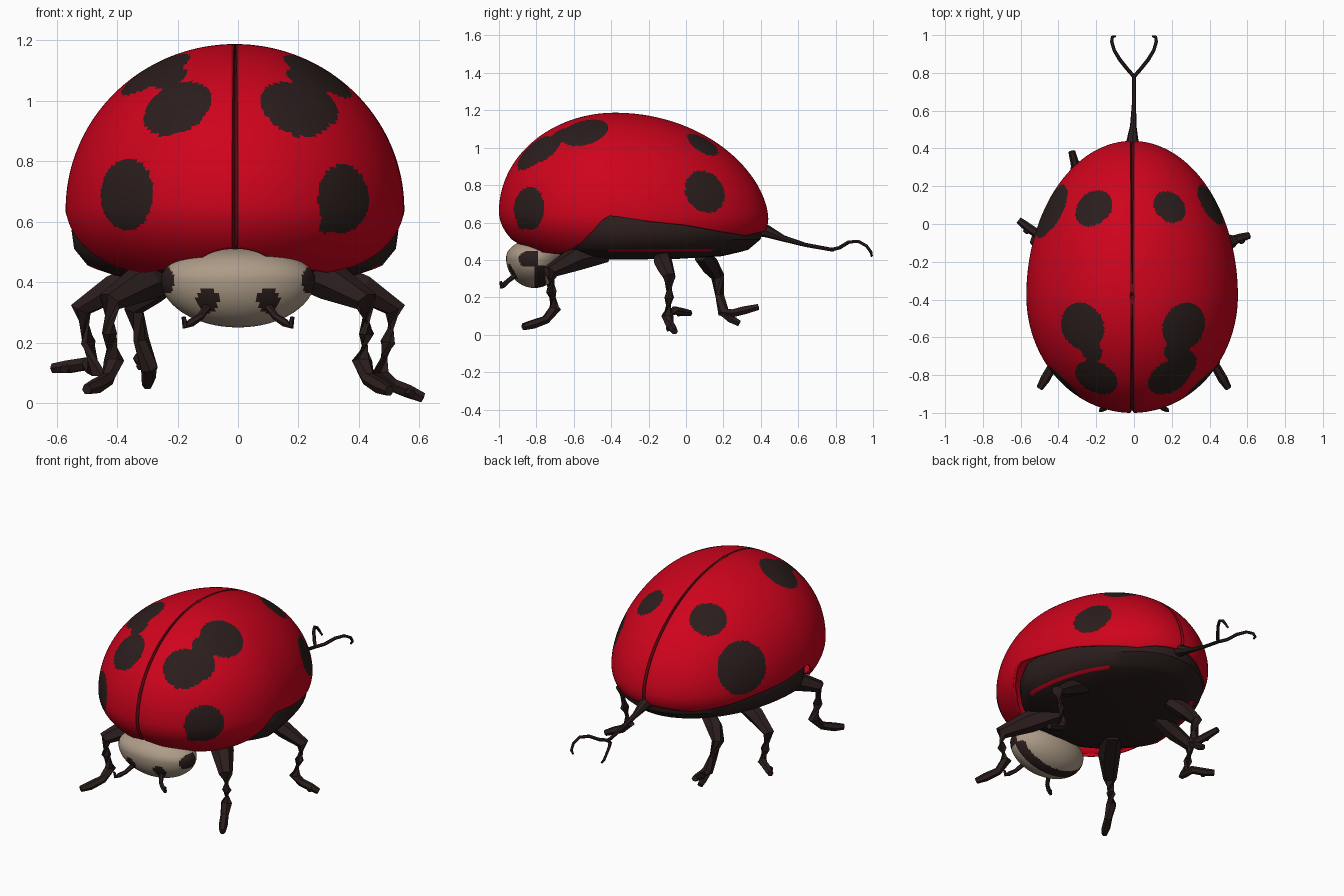
import bpy, bmesh, math
from mathutils import Vector

if "Cube" in bpy.data.objects:
    bpy.data.objects.remove(bpy.data.objects["Cube"])


def mat(name, r, g, b):
    m = bpy.data.materials.new(name)
    m.diffuse_color = (r, g, b, 1)
    m.use_nodes = True
    m.node_tree.nodes["Principled BSDF"].inputs["Base Color"].default_value = m.diffuse_color
    return m


RED = mat("shell red", 0.62, 0.001, 0.012)
SEAM = mat("seam dark red", 0.17, 0.003, 0.007)
BLACK = mat("black", 0.024, 0.013, 0.012)
TAN = mat("tan", 0.42, 0.33, 0.245)


def finish(bm, name, mats, smooth=True):
    me = bpy.data.meshes.new(name)
    bm.to_mesh(me)
    bm.free()
    ob = bpy.data.objects.new(name, me)
    bpy.context.collection.objects.link(ob)
    for m in mats:
        me.materials.append(m)
    if smooth:
        bpy.ops.object.select_all(action='DESELECT')
        ob.select_set(True)
        bpy.context.view_layer.objects.active = ob
        bpy.ops.object.shade_smooth_by_angle(angle=math.radians(35))
    return ob


def skin(bm, rings):
    # bridge equal-length closed rings
    for a, b in zip(rings, rings[1:]):
        n = len(a)
        for i in range(n):
            j = (i + 1) % n
            bm.faces.new((a[i], a[j], b[j], b[i]))


def tube(name, pts, radii, sides=6, smooth=False):
    bm = bmesh.new()
    pts = [Vector(p) for p in pts]
    rings = []
    for k, p in enumerate(pts):
        d = (pts[min(k + 1, len(pts) - 1)] - pts[max(k - 1, 0)]).normalized()
        q = d.to_track_quat('Z', 'Y')
        rings.append([bm.verts.new(p + q @ Vector((
            radii[k] * math.cos(i * math.tau / sides),
            radii[k] * math.sin(i * math.tau / sides), 0))) for i in range(sides)])
    skin(bm, rings)
    bm.faces.new(rings[0])
    bm.faces.new(rings[-1])
    bmesh.ops.recalc_face_normals(bm, faces=bm.faces[:])
    return finish(bm, name, [BLACK], smooth)


def interp(table, v):
    for (a, fa), (b, fb) in zip(table, table[1:]):
        if v <= b:
            t = max(0, (v - a) / (b - a))
            return fa + (fb - fa) * t
    return table[-1][1]


CX, CY = -0.01, -0.38   # dome axis

# ---- shell: egg-shaped dome with a wavy lower edge
EDGE = [(-1.0, .51), (-.98, .475), (-.93, .445), (-.8, .43), (-.68, .45), (-.58, .49),
        (-.5, .555), (-.45, .61), (-.41, .635), (-.36, .63), (-.2, .605), (0, .585),
        (.2, .55), (.35, .53), (.44, .555)]
N, M = 360, 84
bm = bmesh.new()
rings = []
for j in range(M):
    ring = []
    for i in range(N):
        phi = i * math.tau / N
        s = math.sin(phi)
        ry = 0.62 if s < 0 else 0.82
        E = 0.64 - 0.02 * s
        ze = interp(EDGE, CY + ry * s)
        t0 = math.asin((ze - E) / 0.33)
        t = t0 + (math.pi / 2 - t0) * j / M
        st = math.sin(t)
        if st > 0:
            z = E + (1.187 - E) * st ** (1 + 0.15 * max(0, s))
        else:
            z = E + 0.33 * st
        r = math.cos(t)
        ring.append(bm.verts.new((CX + 0.56 * r * math.cos(phi), CY + ry * r * s, z)))
    rings.append(ring)
skin(bm, rings)
apex = bm.verts.new((CX, CY, 1.187))
for i in range(N):
    bm.faces.new((rings[-1][i], rings[-1][(i + 1) % N], apex))

# spots: (x, y, z, radius)
SPOTS = [(-.19, -.795, .96, .12), (.18, -.795, .96, .122), (.24, -.755, .98, .10),
         (-.275, -.545, 1.09, .13), (.265, -.545, 1.09, .13),
         (-.22, -.665, 1.05, .06), (.225, -.665, 1.05, .075),
         (-.365, -.84, .69, .12), (.345, -.84, .68, .117), (.31, -.90, .58, .034),
         (-.22, .09, 1.03, .107), (.19, .09, 1.03, .093),
         (-.45, .075, .77, .158), (.42, .115, .775, .12)]
placed = []
for x, y, z, r in SPOTS:
    g = Vector((x, y, z))
    c = min(bm.verts, key=lambda v: (v.co - g).length_squared).co.copy()
    placed.append((c, r))
    for v in bm.verts:           # snap nearby vertices to a clean outline
        d = (v.co - c).length
        if abs(d - r) < 0.004:
            v.co = c + (v.co - c) * (r / d)

# seam groove along the middle
for px in (CX - .012, CX, CX + .012):
    bmesh.ops.bisect_plane(bm, geom=bm.verts[:] + bm.edges[:] + bm.faces[:], dist=1e-4,
                           plane_co=(px, 0, 0), plane_no=(1, 0, 0))
bmesh.ops.recalc_face_normals(bm, faces=bm.faces[:])
if sum(f.normal.z * f.calc_area() for f in bm.faces) < 0:
    bmesh.ops.reverse_faces(bm, faces=bm.faces[:])
for f in bm.faces:
    c = f.calc_center_median()
    if abs(c.x - CX) < .012:
        f.material_index = 1
    elif any((c - p).length < r for p, r in placed):
        f.material_index = 0
    else:
        f.material_index = 2
mid = Vector((CX, CY, .6))
for v in bm.verts:
    if abs(v.co.x - CX) < 2e-4:
        v.co += (mid - v.co).normalized() * 0.015
shell = finish(bm, "shell", [BLACK, SEAM, RED])
sol = shell.modifiers.new("thickness", 'SOLIDIFY')
sol.thickness = 0.018
sol.offset = -1
sol.material_offset = 2
sol.material_offset_rim = 2

# ---- body: shallow tub under the shell, narrowing to the front, red streaks below
bm = bmesh.new()
rings = []
for sc, z in [(.80, .70), (.92, .64), (.965, .57), (.95, .51), (.87, .455), (.83, .445),
              (.7, .42), (.4, .405), (.02, .402)]:
    ring = []
    for i in range(60):
        a = i * math.tau / 60
        s = math.sin(a)
        w = 1 - .25 * max(0, -s)
        ring.append(bm.verts.new((CX + .56 * sc * w * math.cos(a),
                                  CY + (.42 if s < 0 else .82) * sc * s, z)))
    rings.append(ring)
skin(bm, rings)
bm.faces.new(rings[0])
bm.faces.new(rings[-1])
bmesh.ops.recalc_face_normals(bm, faces=bm.faces[:])
for f in bm.faces:
    c = f.calc_center_median()
    if .445 < c.z < .455 and -.42 < c.y < .12:
        f.material_index = 1
finish(bm, "body", [BLACK, RED])

# ---- head with dark eyes, cheek patches and an underside band
bm = bmesh.new()
bmesh.ops.create_uvsphere(bm, u_segments=96, v_segments=64, radius=1)
for v in bm.verts:
    v.co = Vector((v.co.x * .255, -.81 + v.co.y * .152,
                   .41 + v.co.z * (.10 if v.co.z > 0 else .16)))
for f in bm.faces:
    c = f.calc_center_median()
    x = abs(c.x)
    eye = ((x - .10) / .036) ** 2 + ((c.z - .34) / .042) ** 2 < 1 and c.y < -.82
    cheek = ((x - .237) / .025) ** 2 + ((c.z - .405) / .045) ** 2 < 1 and c.y < -.79
    band = -.81 < c.y < -.75 and c.z < .37
    f.material_index = 1 if eye or cheek or band else 0
finish(bm, "head", [TAN, BLACK])

# ---- legs: upper leg shared by each pair, feet differ by side (no right rear leg)
RADII = [.045, .05, .036, .026, .032, .024, .024, .018]
FRONT = [.06, .066, .04, .028, .034, .024, .026, .018]
LEGS = {
    "front": (FRONT, [(.20, -.44, .44), (.31, -.60, .40), (.425, -.73, .335), (.425, -.72, .23), (.41, -.70, .14)],
              {"right": [(.43, -.75, .08), (.47, -.82, .055), (.50, -.87, .04)],
               "left": [(.43, -.75, .08), (.47, -.82, .055), (.50, -.87, .045)]}),
    "middle": (RADII, [(.28, -.13, .44), (.41, -.12, .38), (.52, -.09, .31), (.495, -.09, .2), (.47, -.10, .10)],
               {"right": [(.51, -.09, .06), (.56, -.075, .04), (.61, -.06, .018)],
                "left": [(.50, -.06, .13), (.56, -.02, .12), (.61, .02, .115)]}),
    "rear": (RADII, [(.2, .08, .43), (.29, .13, .37), (.345, .17, .31), (.32, .18, .21), (.295, .20, .12)],
             {"left": [(.29, .25, .115), (.31, .31, .13), (.33, .385, .148)]}),
}
for name, (radii, upper, feet) in LEGS.items():
    for label, foot in feet.items():
        side = 1 if label == "right" else -1
        tube(f"{name}_{label}_leg", [(side * x, y, z) for x, y, z in upper + foot], radii)
        # claw beside the toe
        x, y, z = foot[1]
        tube(f"{name}_{label}_claw", [(side * x, y, z), (side * (x + .015), y - .025, z - .01)],
             [.022, .014])
tube("rear_left_spur", [(-.295, .20, .12), (-.295, .24, .085), (-.30, .285, .06)], [.026, .024, .018])

# ---- feelers in front of the mouth
for side, label in ((1, "right"), (-1, "left")):
    tube(f"{label}_feeler", [(side * x, y, z) for x, y, z in
         [(.10, -.91, .32), (.125, -.955, .285), (.155, -.975, .265), (.175, -.985, .255), (.18, -.99, .285)]],
         [.014, .012, .014, .012, .007])

# ---- forked tail
tube("tail_stem", [(-.01, .36, .575), (-.008, .44, .55), (-.004, .52, .515), (0, .64, .48), (0, .79, .453)],
     [.045, .032, .017, .011, .010], 8, True)
for side, label in ((1, "right"), (-1, "left")):
    tube(f"tail_{label}_prong", [(side * x, y, z) for x, y, z in
         [(0, .78, .455), (.035, .82, .465), (.075, .87, .495), (.105, .92, .50),
          (.118, .965, .475), (.115, .99, .44), (.10, .993, .42)]],
         [.010, .010, .010, .009, .009, .008, .006], 6, True)
